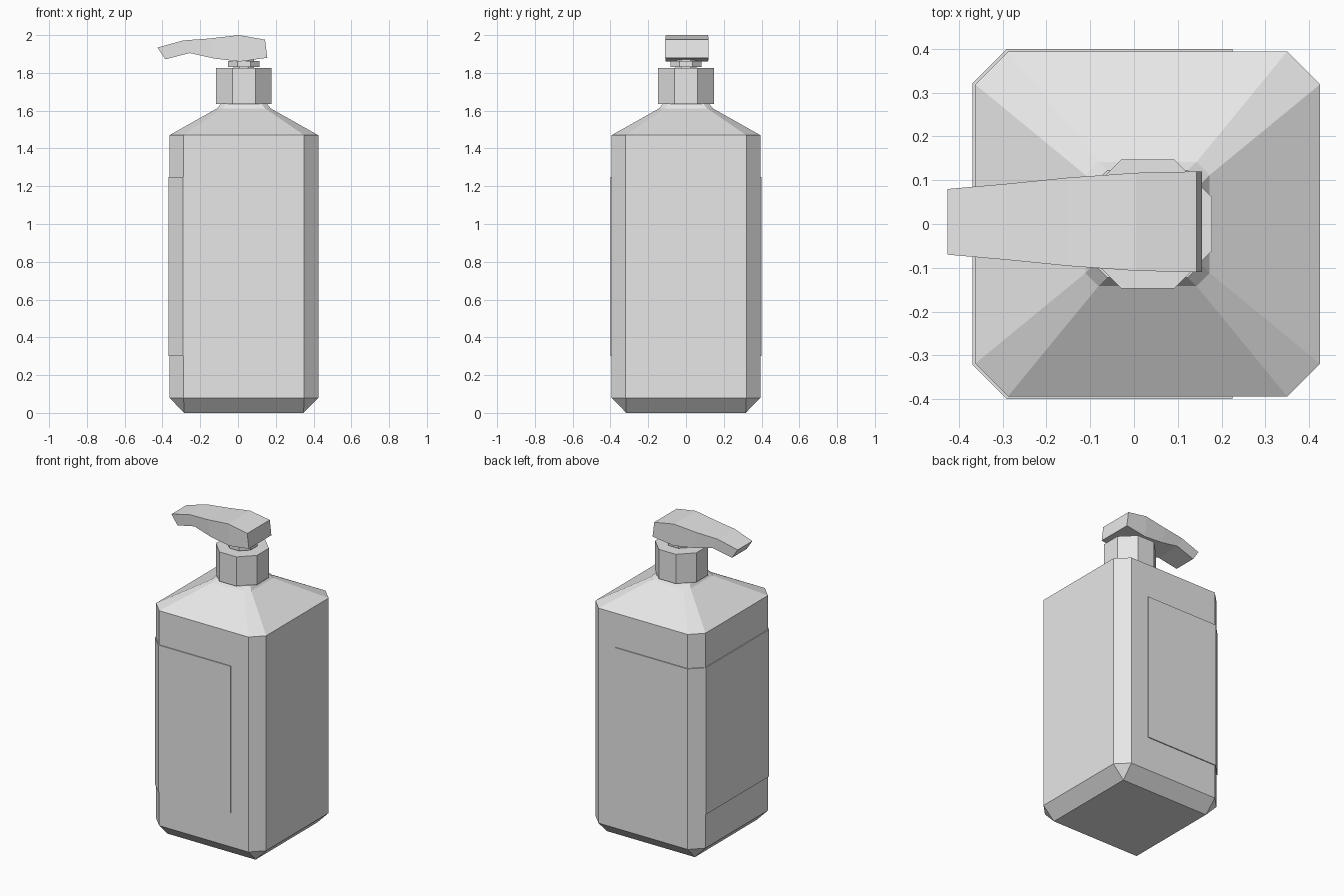
import bpy, bmesh, math

default = bpy.data.objects.get("Cube")
if default:
    bpy.data.objects.remove(default, do_unlink=True)

grey = bpy.data.materials.new("light_grey")
grey.use_nodes = True
grey.diffuse_color = (0.8, 0.8, 0.8, 1)
grey.node_tree.nodes["Principled BSDF"].inputs["Base Color"].default_value = (0.8, 0.8, 0.8, 1)

CENTRE_X = 0.031      # bottle axis
HALF = 0.394          # bottle half width
CHAMFER = 0.075


def loft(name, rings):
    """Skin a list of equal-length point rings and cap both ends."""
    bm = bmesh.new()
    loops = [[bm.verts.new(p) for p in ring] for ring in rings]
    for a, b in zip(loops, loops[1:]):
        for i in range(len(a)):
            j = (i + 1) % len(a)
            bm.faces.new((a[i], a[j], b[j], b[i]))
    bm.faces.new(loops[0][::-1])
    bm.faces.new(loops[-1])
    bmesh.ops.remove_doubles(bm, verts=bm.verts[:], dist=0.0001)
    bmesh.ops.recalc_face_normals(bm, faces=bm.faces[:])
    mesh = bpy.data.meshes.new(name)
    bm.to_mesh(mesh)
    bm.free()
    mesh.materials.append(grey)
    obj = bpy.data.objects.new(name, mesh)
    bpy.context.collection.objects.link(obj)
    return obj


def chamfered_square(half, cut, z):
    k = half - cut
    corners = [(half, -k), (half, k), (k, half), (-k, half),
               (-half, k), (-half, -k), (-k, -half), (k, -half)]
    return [(CENTRE_X + x, y, z) for x, y in corners]


def octagon(flat_radius, z):
    r = flat_radius / math.cos(math.pi / 8)
    return [(CENTRE_X + r * math.cos(a), r * math.sin(a), z)
            for a in (math.pi / 8 + i * math.pi / 4 for i in range(8))]


# Bottle: square base, chamfered walls, sloping shoulders and a small lip
loft("bottle", [chamfered_square(h, c, z) for h, c, z in (
    (0.316, 0, 0), (HALF, CHAMFER, 0.08), (HALF, CHAMFER, 1.47),
    (0.142, 0.03, 1.612), (0.122, 0.03, 1.637))])


# Label: thin sheet wrapped round the spout side of the bottle
def label_path(offset):
    h, k = HALF + offset, HALF - CHAMFER + offset * 0.41
    half_path = [(0.225, h), (CENTRE_X - k, h), (CENTRE_X - h, k)]
    return half_path + [(x, -y) for x, y in reversed(half_path)]


outline = label_path(0.006) + label_path(-0.002)[::-1]
loft("label", [[(x, y, z) for x, y in outline] for z in (0.3, 1.25)])

# Screw collar and pump stem
loft("collar", [octagon(0.147, z) for z in (1.635, 1.825)])
loft("stem", [octagon(0.055, z) for z in (1.82, 1.88)])
loft("stem_ring", [octagon(0.083, z) for z in (1.832, 1.862)])

# Pump head: sections from spout tip to back (top x, top z, bottom x, bottom z, half width)
sections = (
    (-0.426, 1.934, -0.385, 1.872, 0.075),
    (-0.29, 1.972, -0.255, 1.905, 0.087),
    (-0.15, 1.982, -0.125, 1.876, 0.101),
    (0.005, 2.0, 0.01, 1.86, 0.112),
    (0.143, 1.976, 0.155, 1.88, 0.115),
)
HEAD_Y = 0.005
loft("pump_head", [[(tx, HEAD_Y - w, tz), (tx, HEAD_Y + w, tz),
                    (bx, HEAD_Y + w, bz), (bx, HEAD_Y - w, bz)]
                   for tx, tz, bx, bz, w in sections])
